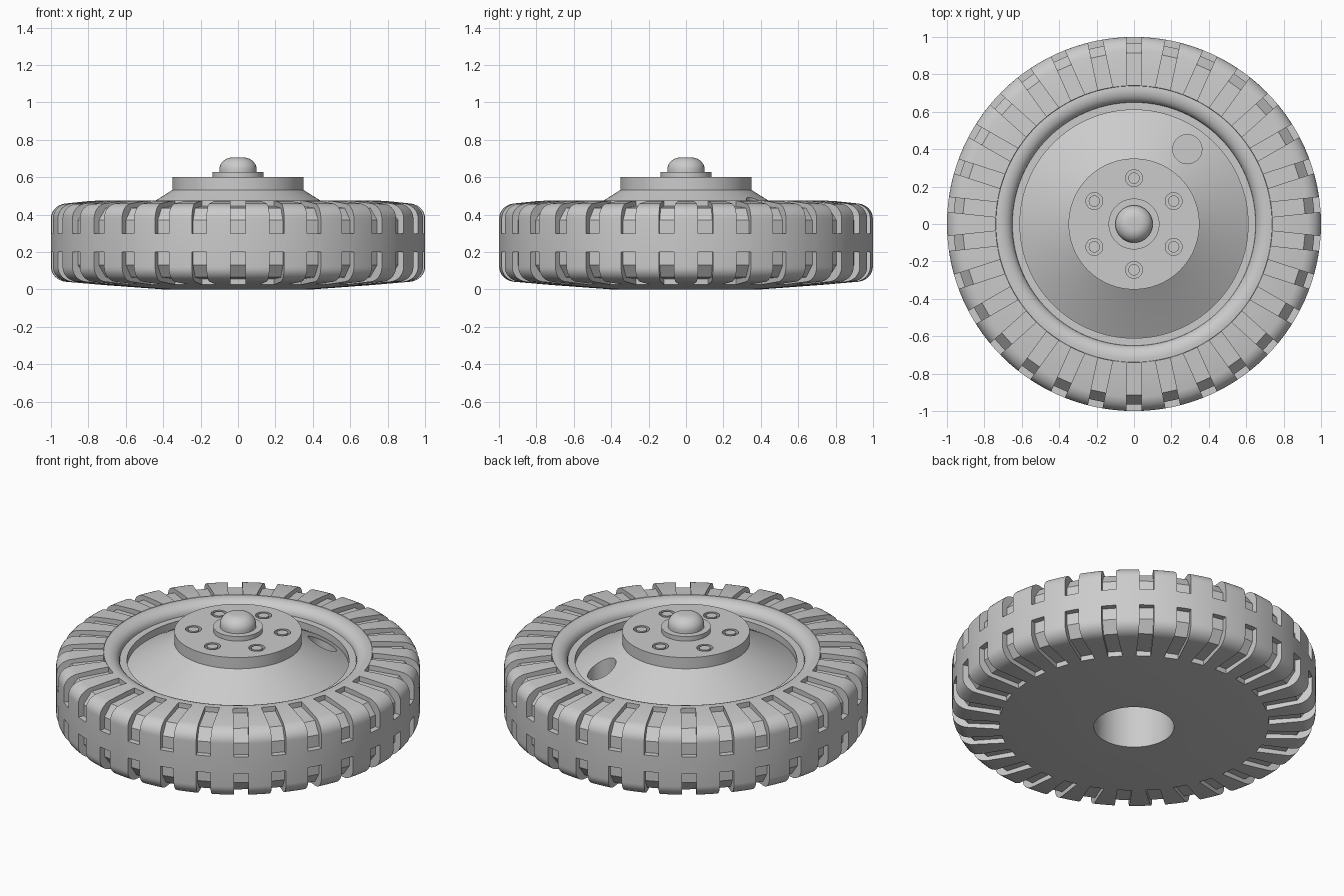
import bpy
import bmesh
from math import sin, cos, pi, radians
from mathutils import Matrix, Vector

if "Cube" in bpy.data.objects:
    bpy.data.objects.remove(bpy.data.objects["Cube"], do_unlink=True)

# One plain grey for the whole wheel
grey = bpy.data.materials.new("plain_grey")
grey.use_nodes = True
colour = (0.6, 0.6, 0.6, 1)
grey.diffuse_color = colour
grey.node_tree.nodes["Principled BSDF"].inputs["Base Color"].default_value = colour


def make_object(name, bm):
    bmesh.ops.recalc_face_normals(bm, faces=bm.faces)
    mesh = bpy.data.meshes.new(name)
    bm.to_mesh(mesh)
    bm.free()
    mesh.materials.append(grey)
    obj = bpy.data.objects.new(name, mesh)
    bpy.context.collection.objects.link(obj)
    return obj


def add_lathe(bm, profile, steps, centre=(0, 0)):
    """Spin a closed (radius, height) loop; points on the axis become poles."""
    rings = []
    for r, z in profile:
        count = 1 if r == 0 else steps
        rings.append([bm.verts.new((centre[0] + r * cos(2 * pi * i / steps),
                                    centre[1] + r * sin(2 * pi * i / steps), z))
                      for i in range(count)])
    for a, b in zip(rings, rings[1:] + rings[:1]):
        if len(a) == 1 and len(b) == 1:
            continue
        for i in range(steps):
            j = (i + 1) % steps
            corners = [a[i % len(a)], a[j % len(a)], b[j % len(b)], b[i % len(b)]]
            bm.faces.new(list(dict.fromkeys(corners)))


def lathe(name, profile, steps=120):
    bm = bmesh.new()
    add_lathe(bm, profile, steps)
    return make_object(name, bm)


def arc(cr, cz, rr, rz, start, end, count=8):
    angles = [radians(start + (end - start) * i / count) for i in range(count + 1)]
    return [(cr + rr * cos(a), cz + rz * sin(a)) for a in angles]


def activate(obj):
    bpy.ops.object.select_all(action='DESELECT')
    obj.select_set(True)
    bpy.context.view_layer.objects.active = obj


def cut(obj, cutter):
    cutter.hide_render = True
    mod = obj.modifiers.new("cut", 'BOOLEAN')
    mod.operation = 'DIFFERENCE'
    mod.solver = 'EXACT'
    mod.object = cutter
    activate(obj)
    bpy.ops.object.modifier_apply(modifier=mod.name)
    bpy.data.objects.remove(cutter, do_unlink=True)


# Tyre with closed back plate and centre bore
mid = 0.25
shoulder = arc(0.91, 0.38, 0.09, 0.08, 0, 80)
lower = [(r, 2 * mid - z) for r, z in reversed(shoulder)]
bead = [(0.80, 0.472), (0.74, 0.475)] + arc(0.72, 0.42, 0.07, 0.055, 75, 180, 7)
tyre = lathe("tyre", [(0.22, 0), (0.40, 0), (0.74, 0.025)] + lower + shoulder + bead
             + [(0.61, 0.42), (0.61, 0.1), (0.22, 0.1)])

# Tread grooves: the same block around the rim, mirrored top to bottom
block = [(1.05, 0.30), (0.965, 0.30), (0.965, 0.37), (0.915, 0.435),
         (0.74, 0.445), (0.74, 0.55), (1.05, 0.55)]
grooves = bmesh.new()
for i in range(30):
    turn = Matrix.Rotation(radians(90 + 12 * i), 4, 'Z')
    for flip in (False, True):
        sides = [[grooves.verts.new(turn @ Vector((r, y, 2 * mid - z if flip else z)))
                  for r, z in block] for y in (-0.04, 0.04)]
        grooves.faces.new(sides[0])
        grooves.faces.new(sides[1])
        for k in range(len(block)):
            n = (k + 1) % len(block)
            grooves.faces.new((sides[0][k], sides[0][n], sides[1][n], sides[1][k]))
cut(tyre, make_object("groove_cutter", grooves))

# Dished wheel disc with one round valve opening
disc = lathe("wheel_disc", [(0.22, 0.1), (0.615, 0.1), (0.615, 0.375), (0.44, 0.475),
                            (0.345, 0.535), (0.22, 0.535)])
opening = bmesh.new()
add_lathe(opening, [(0, 0.2), (0.078, 0.2), (0.078, 0.6), (0, 0.6)], 48, (0.285, 0.4))
cut(disc, make_object("opening_cutter", opening))

# Hub plate with six ring-shaped bolt recesses
hub = lathe("hub_plate", [(0, 0.53), (0.35, 0.53), (0.35, 0.60), (0, 0.60)], 96)
recesses = bmesh.new()
for i in range(6):
    a = radians(30 + 60 * i)
    add_lathe(recesses, [(0.03, 0.58), (0.045, 0.58), (0.045, 0.65), (0.03, 0.65)],
              32, (0.245 * cos(a), 0.245 * sin(a)))
cut(hub, make_object("recess_cutter", recesses))

# Centre collar and domed cap
collar = lathe("hub_collar", [(0, 0.59), (0.136, 0.59), (0.136, 0.628), (0, 0.628)], 64)
dome = arc(0.03, 0.64, 0.07, 0.065, 0, 90, 10)
cap = lathe("hub_cap", [(0, 0.61), (0.1, 0.61)] + dome + [(0, 0.705)], 64)

for part in (tyre, disc, hub, collar, cap):
    activate(part)
    bpy.ops.object.shade_smooth_by_angle(angle=radians(30))
